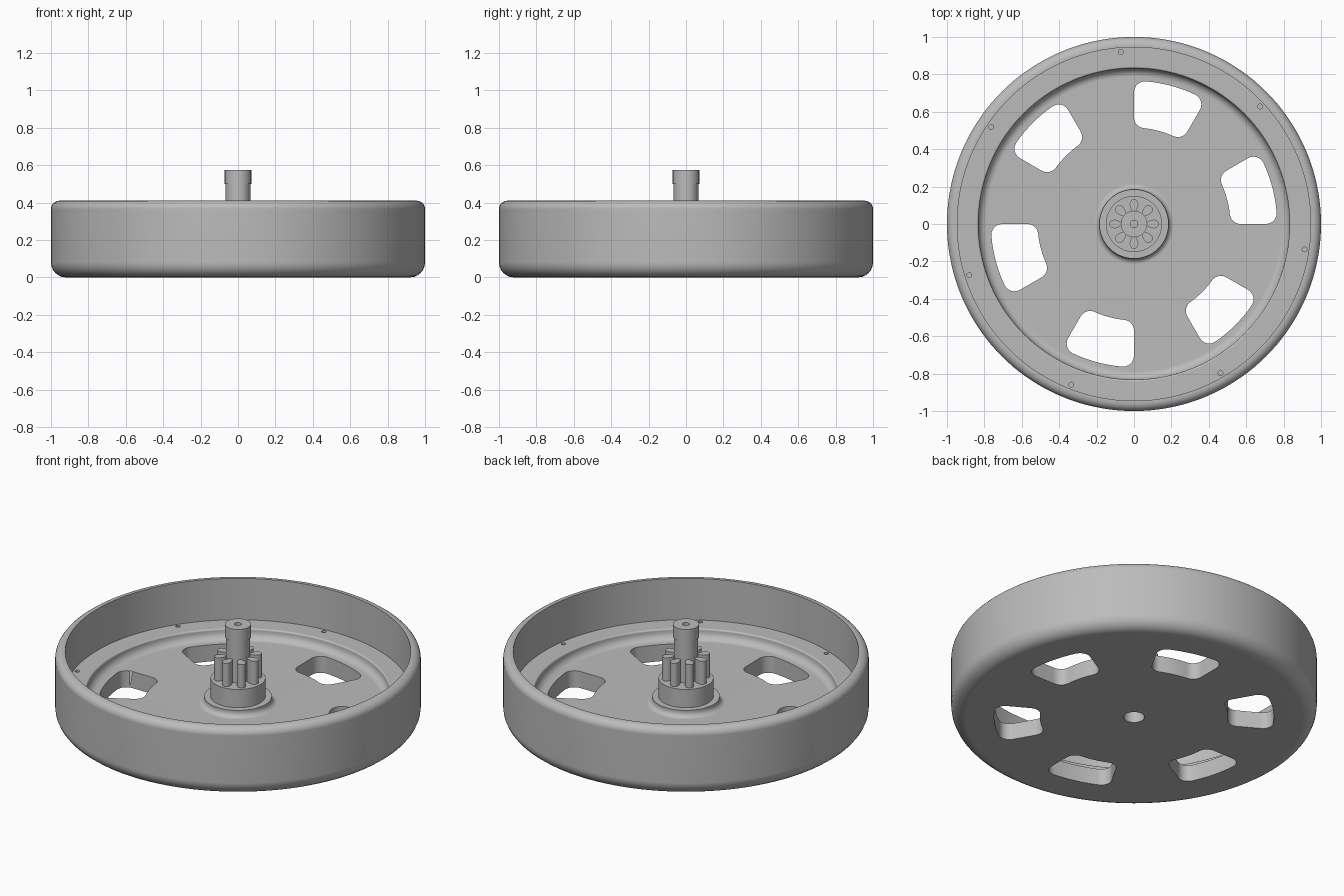
import bpy, bmesh
from math import sin, cos, asin, radians, pi, tau
from mathutils import Vector, Matrix

cube = bpy.data.objects.get("Cube")
if cube:
    bpy.data.objects.remove(cube, do_unlink=True)

gray = bpy.data.materials.new("plain gray")
gray.use_nodes = True
gray.diffuse_color = (0.5, 0.5, 0.5, 1)
gray.node_tree.nodes["Principled BSDF"].inputs["Base Color"].default_value = gray.diffuse_color


def add_object(name, bm):
    bmesh.ops.recalc_face_normals(bm, faces=bm.faces)
    mesh = bpy.data.meshes.new(name)
    bm.to_mesh(mesh)
    bm.free()
    mesh.materials.append(gray)
    obj = bpy.data.objects.new(name, mesh)
    bpy.context.collection.objects.link(obj)
    return obj


def activate(obj):
    bpy.ops.object.select_all(action='DESELECT')
    obj.select_set(True)
    bpy.context.view_layer.objects.active = obj


def smooth(obj):
    activate(obj)
    bpy.ops.object.shade_smooth_by_angle(angle=radians(32))
    mod = obj.modifiers.new("even_shading", 'WEIGHTED_NORMAL')
    mod.keep_sharp = True


def rounded(corners, steps=6):
    """Profile through (radius, height, fillet) corners, with fillets as arcs."""
    out = []
    for i, (r, z, f) in enumerate(corners):
        p = Vector((r, z))
        if not f:
            out.append(p)
            continue
        a = (Vector(corners[i - 1][:2]) - p).normalized()
        b = (Vector(corners[i + 1][:2]) - p).normalized()
        centre = p + (a + b) * f          # all filleted corners are square
        for k in range(steps + 1):
            t = k / steps * pi / 2
            out.append(centre - b * f * cos(t) - a * f * sin(t))
    return out


def lathe(name, corners, segments):
    bm = bmesh.new()
    verts = [bm.verts.new((p.x, 0, p.y)) for p in rounded(corners)]
    edges = [bm.edges.new(pair) for pair in zip(verts, verts[1:])]
    bmesh.ops.spin(bm, geom=verts + edges, cent=(0, 0, 0), axis=(0, 0, 1),
                   angle=tau, steps=segments, use_merge=True)
    bmesh.ops.remove_doubles(bm, verts=bm.verts, dist=1e-5)
    return add_object(name, bm)


def prisms(name, outline, z0, z1, angles):
    """Upright prisms of one outline, repeated around the axle."""
    bm = bmesh.new()
    for angle in angles:
        turn = Matrix.Rotation(angle, 3, 'Z')
        face = bm.faces.new([bm.verts.new(turn @ Vector((x, y, z0))) for x, y in outline])
        new = bmesh.ops.extrude_face_region(bm, geom=[face])["geom"]
        tops = [v for v in new if isinstance(v, bmesh.types.BMVert)]
        bmesh.ops.translate(bm, verts=tops, vec=(0, 0, z1 - z0))
    return add_object(name, bm)


def rounded_sector(r0, r1, a0, a1, f):
    """Ring sector between two radial sides, with rounded corners."""
    outer, inner = asin(f / (r1 - f)), asin(f / (r0 + f))
    q = pi / 2
    pts = []

    def corner(radius, angle, start, end):
        for k in range(7):
            t = start + (end - start) * k / 6
            pts.append((radius * cos(angle) + f * cos(t), radius * sin(angle) + f * sin(t)))

    def arc(radius, start, end):
        for k in range(1, 8):
            t = start + (end - start) * k / 8
            pts.append((radius * cos(t), radius * sin(t)))

    corner(r1 - f, a0 + outer, a0 - q, a0 + outer)
    arc(r1, a0 + outer, a1 - outer)
    corner(r1 - f, a1 - outer, a1 - outer, a1 + q)
    corner(r0 + f, a1 - inner, a1 + q, a1 - inner + pi)
    arc(r0, a1 - inner, a0 + inner)
    corner(r0 + f, a0 + inner, a0 + inner + pi, a0 + 3 * q)
    return pts


def cut(obj, cutter):
    mod = obj.modifiers.new("cut", 'BOOLEAN')
    mod.operation, mod.solver, mod.object = 'DIFFERENCE', 'EXACT', cutter
    activate(obj)
    bpy.ops.object.modifier_apply(modifier=mod.name)
    bpy.data.objects.remove(cutter, do_unlink=True)


# Wheel dish: bore, rounded rim, inner ledge, thin web, flange and collar
dish = lathe("wheel_dish", [
    (0, 0.2, 0), (0.057, 0.2, 0), (0.057, 0, 0),
    (1, 0, 0.08), (1, 0.41, 0.045), (0.945, 0.41, 0), (0.945, 0.16, 0),
    (0.832, 0.16, 0.01), (0.832, 0.1, 0.045),
    (0.185, 0.1, 0.03), (0.185, 0.14, 0), (0.15, 0.14, 0),
    (0.15, 0.25, 0), (0, 0.25, 0)], 144)

# Six windows through the web
window = rounded_sector(0.515, 0.765, radians(60), radians(90), 0.058)
cut(dish, prisms("window_cutter", window, -0.1, 0.3, [k * tau / 6 for k in range(6)]))

# Seven small pin holes in the ledge
pin = [(0.922 + 0.013 * cos(k * tau / 16), 0.013 * sin(k * tau / 16)) for k in range(16)]
cut(dish, prisms("pin_cutter", pin, 0.11, 0.25,
                 [radians(94.4) + k * tau / 7 for k in range(7)]))
smooth(dish)

# Axle with a slightly wider head and a centre hole
smooth(lathe("axle", [
    (0, 0.24, 0), (0.066, 0.24, 0), (0.066, 0.5, 0), (0.071, 0.5, 0),
    (0.071, 0.575, 0), (0.02, 0.575, 0), (0.02, 0.5, 0), (0, 0.5, 0)], 48))

# Eight pinion teeth around the axle
tooth = [(0.096 + 0.036 * cos(t), 0.022 * sin(t) * (1 + 0.35 * cos(t)))
         for t in (k * tau / 24 for k in range(24))]
smooth(prisms("pinion_teeth", tooth, 0.24, 0.39, [k * tau / 8 for k in range(8)]))
